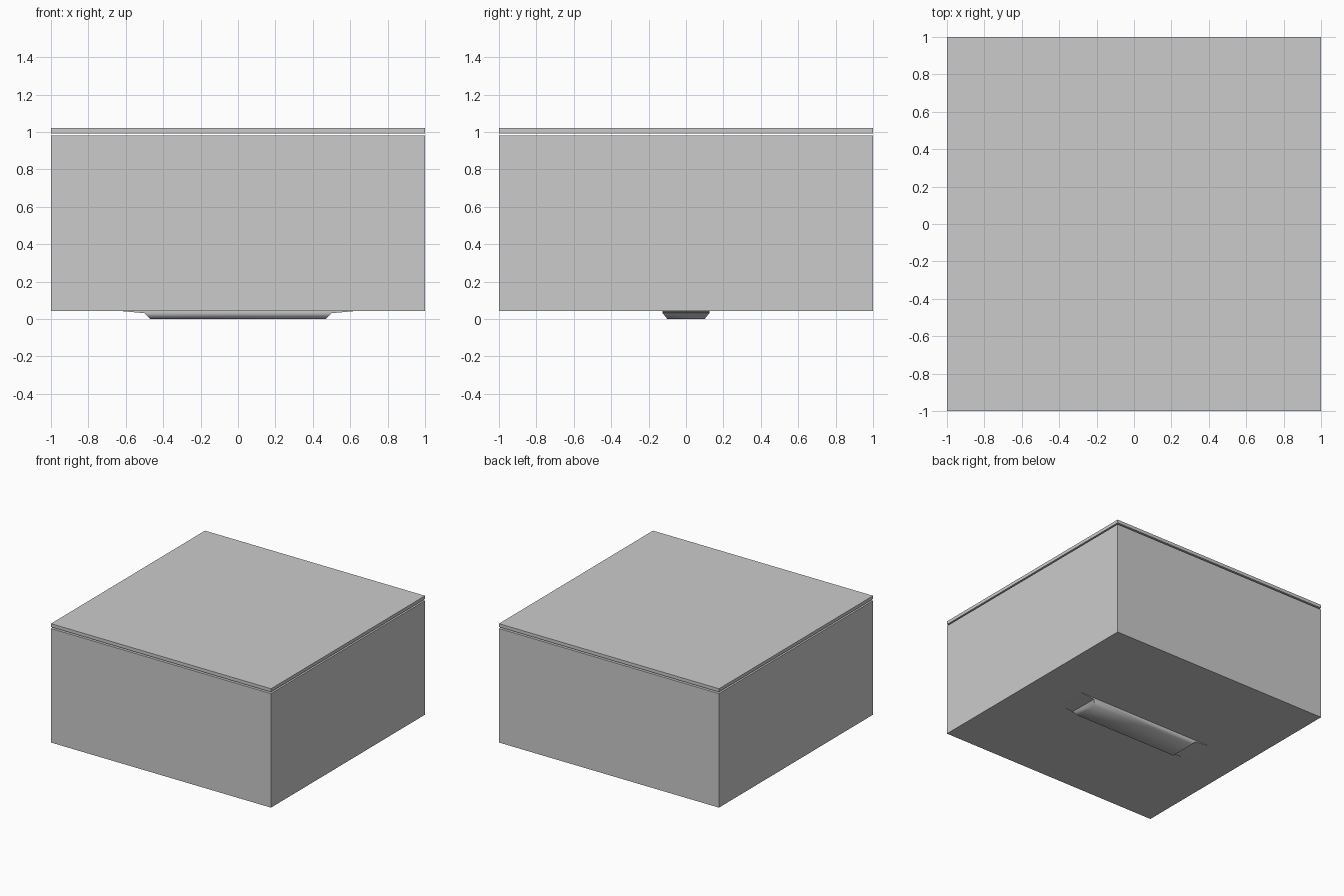
import bpy, bmesh, math

if "Cube" in bpy.data.objects:
    bpy.data.objects.remove(bpy.data.objects["Cube"])

BODY_Z0, BODY_Z1 = 0.043, 0.98
LID_Z0, LID_Z1 = 0.993, 1.02


def add_object(name, bm):
    bmesh.ops.recalc_face_normals(bm, faces=bm.faces)
    mesh = bpy.data.meshes.new(name)
    bm.to_mesh(mesh)
    bm.free()
    obj = bpy.data.objects.new(name, mesh)
    bpy.context.collection.objects.link(obj)
    return obj


def slab(name, z0, z1):
    bm = bmesh.new()
    bmesh.ops.create_cube(bm, size=1)
    for v in bm.verts:
        v.co.x *= 2
        v.co.y *= 2
        v.co.z = z0 if v.co.z < 0 else z1
    return add_object(name, bm)


# Main block and the thin panel hovering just above it
slab("body", BODY_Z0, BODY_Z1)
slab("lid_panel", LID_Z0, LID_Z1)

# Foot: stacked rectangles (half length, half width, z), with wedge tabs at the ends
sections = [(0.63, 0.125, BODY_Z0), (0.50, 0.125, 0.031), (0.47, 0.10, 0.0)]
bm = bmesh.new()
rings = [[bm.verts.new((sx * a, sy * b, z))
          for sx, sy in ((-1, -1), (1, -1), (1, 1), (-1, 1))]
         for a, b, z in sections]
for lower, upper in zip(rings, rings[1:]):
    for i in range(4):
        j = (i + 1) % 4
        bm.faces.new((lower[i], lower[j], upper[j], upper[i]))
bm.faces.new(rings[0])
bm.faces.new(rings[-1])
foot = add_object("foot", bm)

# Soften the long sides while the tab creases stay sharp
bpy.context.view_layer.objects.active = foot
foot.select_set(True)
bpy.ops.object.shade_smooth_by_angle(angle=math.radians(60))
for e in foot.data.edges:
    v0, v1 = (foot.data.vertices[i].co for i in e.vertices)
    if abs(v0.x - v1.x) < 0.01 and abs(abs(v0.x) - 0.50) < 0.01:
        e.use_edge_sharp = True
